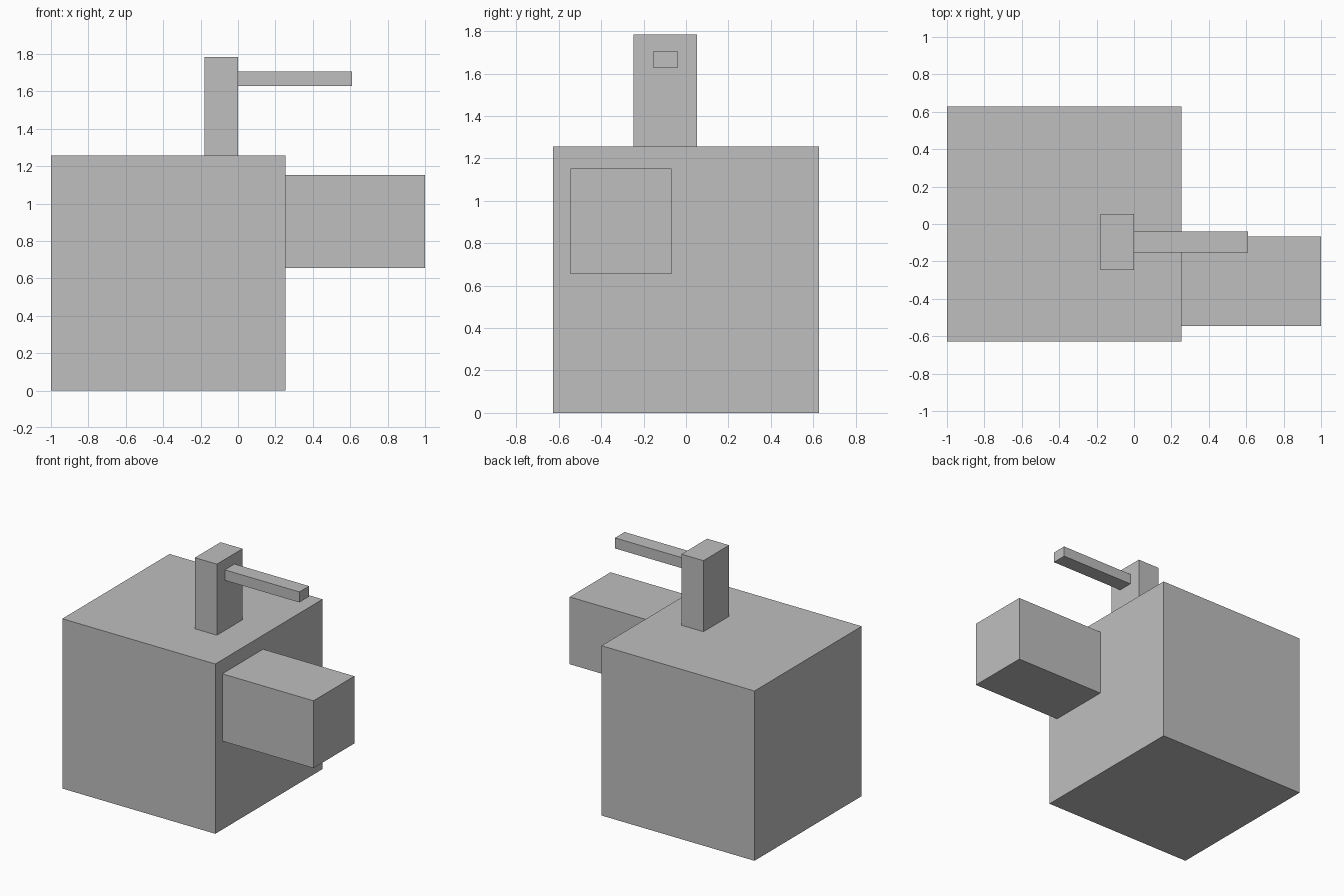
import bpy
from mathutils import Vector

default = bpy.data.objects.get("Cube")
if default:
    bpy.data.objects.remove(default, do_unlink=True)

# Single plain grey
grey = bpy.data.materials.new("plain_grey")
grey.use_nodes = True
colour = (0.52, 0.52, 0.52, 1)
grey.diffuse_color = colour
grey.node_tree.nodes["Principled BSDF"].inputs["Base Color"].default_value = colour


def box(name, low, high):
    """Flat-shaded box between two opposite corners."""
    low, high = Vector(low), Vector(high)
    bpy.ops.mesh.primitive_cube_add(size=1, location=(low + high) / 2)
    obj = bpy.context.object
    obj.name = name
    obj.scale = high - low
    bpy.ops.object.transform_apply(location=False, rotation=False, scale=True)
    obj.data.materials.append(grey)
    return obj


# Large cube body
box("body", (-1, -0.627, 0), (0.253, 0.627, 1.257))
# Block projecting from the left side
box("side_block", (0.253, -0.545, 0.655), (1, -0.068, 1.153))
# Upright post on top, with a thin arm reaching sideways
box("post", (-0.18, -0.247, 1.257), (0, 0.053, 1.783))
box("arm", (0, -0.153, 1.627), (0.61, -0.04, 1.705))
